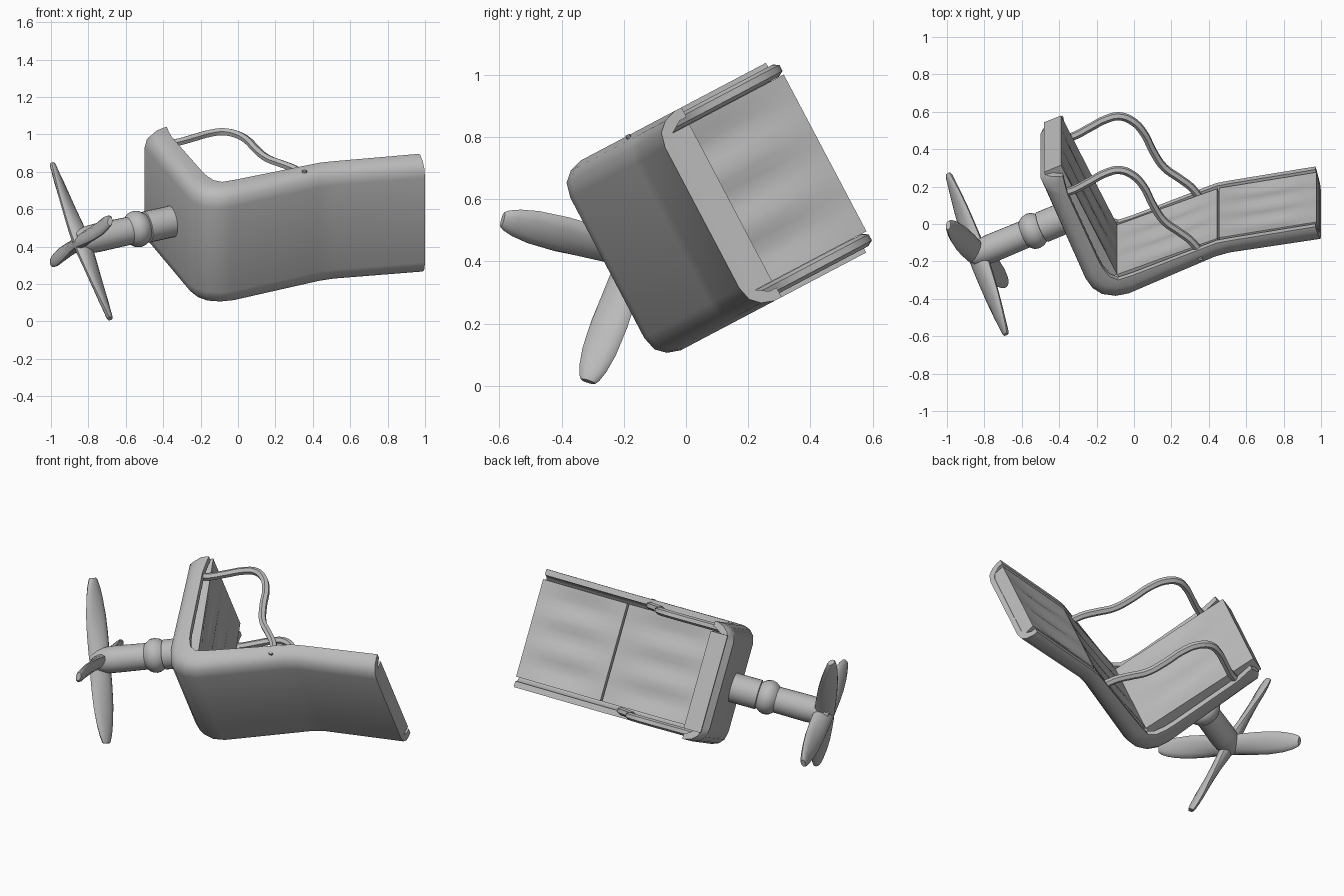
import bpy, bmesh, math
from mathutils import Matrix, Vector

cube = bpy.data.objects.get("Cube")
if cube:
    bpy.data.objects.remove(cube)

# One plain grey material
grey = bpy.data.materials.new("plain grey")
grey.use_nodes = True
grey.diffuse_color = (0.5, 0.5, 0.5, 1)
grey.node_tree.nodes["Principled BSDF"].inputs["Base Color"].default_value = (0.5, 0.5, 0.5, 1)

# Chair space: x along the seat, y across it, z up from it; the whole chair lies tilted
CHAIR = Matrix.Rotation(math.radians(-62.2), 4, 'X') @ Matrix.Translation((0, -0.454, 0))


def finish(obj, matrix=CHAIR, angle=30):
    obj.data.materials.append(grey)
    obj.matrix_world = matrix
    bpy.ops.object.select_all(action='DESELECT')
    obj.select_set(True)
    bpy.context.view_layer.objects.active = obj
    bpy.ops.object.shade_smooth_by_angle(angle=math.radians(angle))
    return obj


def loft(name, rings, matrix=CHAIR, angle=30):
    """Skin closed rings of points and cap both ends."""
    bm = bmesh.new()
    loops = [[bm.verts.new(p) for p in ring] for ring in rings]
    n = len(loops[0])
    for a, b in zip(loops, loops[1:]):
        for i in range(n):
            j = (i + 1) % n
            bm.faces.new((a[i], a[j], b[j], b[i]))
    bm.faces.new(loops[0])
    bm.faces.new(loops[-1])
    bmesh.ops.recalc_face_normals(bm, faces=bm.faces)
    mesh = bpy.data.meshes.new(name)
    bm.to_mesh(mesh)
    bm.free()
    obj = bpy.data.objects.new(name, mesh)
    bpy.context.collection.objects.link(obj)
    return finish(obj, matrix, angle)


# Seat shell: a tray section swept from the top of the back to the leg end
HALF = 0.345
outer = [(-.475, .69), (-.499, .65), (-.478, .60), (-.265, .06), (-.225, 0), (-.175, -.035),
         (-.10, -.047), (-.03, -.032), (.43, .19), (.51, .215), (1.0, .298)]
rim = [(-.380, .712), (-.372, .67), (-.355, .60), (-.19, .20), (-.165, .15), (-.13, .103),
       (-.085, .083), (-.01, .110), (.44, .305), (.51, .32), (.97, .405)]
rings = []
for (ou, ov), (ru, rv) in zip(outer, rim):
    o, d = Vector((ou, 0, ov)), Vector((ru - ou, 0, rv - ov))
    h = d.length
    d.normalize()
    half = [(HALF, h), (HALF, .085), (HALF - .014, .042), (HALF - .042, .012), (HALF - .09, 0)]
    inner = [(HALF - .09, .03), (HALF - .06, .045), (HALF - .035, .085), (HALF - .035, h)]
    section = half + [(-y, t) for y, t in reversed(half)]
    section += [(-y, t) for y, t in reversed(inner)] + inner
    rings.append([o + d * t + Vector((0, y, 0)) for y, t in section])
loft("seat_shell", rings, angle=40)


# Upholstery pads: softly ribbed slabs
def pad(name, start, end, depth):
    a, b = Vector((start[0], 0, start[1])), Vector((end[0], 0, end[1]))
    along = (b - a).normalized()
    normal = Vector((-along.z, 0, along.x))
    nx, ny, w = 8, 16, 0.285
    rings = []
    for i in range(nx + 1):
        s = i / nx
        p = a.lerp(b, s)
        top = []
        for j in range(ny + 1):
            t = j / ny
            dip = 0.018 * math.sin(math.pi * s) * (0.5 - 0.5 * math.cos(6 * math.pi * t))
            top.append(p - normal * dip + Vector((0, w * (2 * t - 1), 0)))
        base = p - normal * depth
        rings.append(top + [base + Vector((0, w, 0)), base - Vector((0, w, 0))])
    loft(name, rings, angle=35)


pad("back_pad", (-.39, .745), (-.09, .085), .10)
pad("seat_pad", (-.09, .085), (.445, .303), .085)
pad("leg_pad", (.455, .307), (.975, .402), .085)

# Armrests: bent tubes on both sides, with a flush bolt below the upper one
arm_path = [(-.43, .58), (-.33, .605), (-.235, .66), (-.15, .71), (-.08, .728), (-.01, .70),
            (.05, .63), (.10, .52), (.16, .42), (.24, .355), (.30, .305), (.35, .24)]
for side, label in ((1, "upper"), (-1, "lower")):
    y = -side * 0.308
    curve = bpy.data.curves.new(label + "_armrest", 'CURVE')
    curve.dimensions = '3D'
    curve.bevel_depth = 0.022
    curve.bevel_resolution = 1
    curve.resolution_u = 4
    curve.use_fill_caps = True
    spline = curve.splines.new('BEZIER')
    spline.bezier_points.add(len(arm_path) - 1)
    for bp, (u, v) in zip(spline.bezier_points, arm_path):
        bp.co = (u, y, v)
        bp.handle_left_type = bp.handle_right_type = 'AUTO'
    tube = bpy.data.objects.new(label + "_armrest", curve)
    bpy.context.collection.objects.link(tube)
    bpy.ops.object.select_all(action='DESELECT')
    tube.select_set(True)
    bpy.context.view_layer.objects.active = tube
    bpy.ops.object.convert(target='MESH')
    finish(bpy.context.object, angle=50)

bolt = [[(.355 + .014 * math.cos(k * math.pi / 4), e, .21 + .008 * math.sin(k * math.pi / 4))
         for k in range(8)] for e in (-.335, -.348)]
loft("armrest_bolt", bolt)

# Drive space: z runs out of the back along the shaft
D = Vector((-.905, 0, -.425)).normalized()
P = Vector((0, 1, 0)).cross(D)
frame = Matrix((P, (0, 1, 0), D)).transposed().to_4x4()
DRIVE = CHAIR @ Matrix.Translation((-.30, 0, .31)) @ frame

# Shaft with a rounded collar, tapering into the hub
shaft = [(.02, .085), (.21, .085), (.213, .075), (.222, .082), (.24, .094), (.265, .099),
         (.29, .094), (.307, .082), (.315, .075), (.50, .077), (.55, .074), (.60, .066), (.625, .055)]
loft("propeller_shaft", [[(r * math.cos(k * math.pi / 12), r * math.sin(k * math.pi / 12), s)
                          for k in range(24)] for s, r in shaft], DRIVE, 40)

# Four blades twisted in mirrored pairs: (radius, chord, thickness, twist in degrees)
blade = [(0, .12, .08, 60), (.07, .125, .07, 57), (.16, .13, .056, 50), (.26, .13, .048, 43),
         (.36, .115, .044, 35), (.42, .092, .038, 30), (.455, .068, .034, 27), (.468, .05, .028, 25)]
for n, (deg, hand) in enumerate(((-39, -1), (39, 1), (141, 1), (219, -1))):
    # the second pair sits opposite the first, with the same blade planes
    a = math.radians(deg)
    out = Vector((math.cos(a), math.sin(a), 0))
    tan = Vector((-math.sin(a), math.cos(a), 0))
    axis = Vector((0, 0, 1))
    rings = []
    for r, chord, thick, twist in blade:
        t = math.radians(twist * hand)
        c = tan * math.cos(t) + axis * math.sin(t)
        f = axis * math.cos(t) - tan * math.sin(t)
        rings.append([out * r + axis * .595 + c * (chord / 2 * math.cos(k * math.pi / 6))
                      + f * (thick / 2 * math.sin(k * math.pi / 6)) for k in range(12)])
    loft("propeller_blade_%d" % (n + 1), rings, DRIVE, 45)
